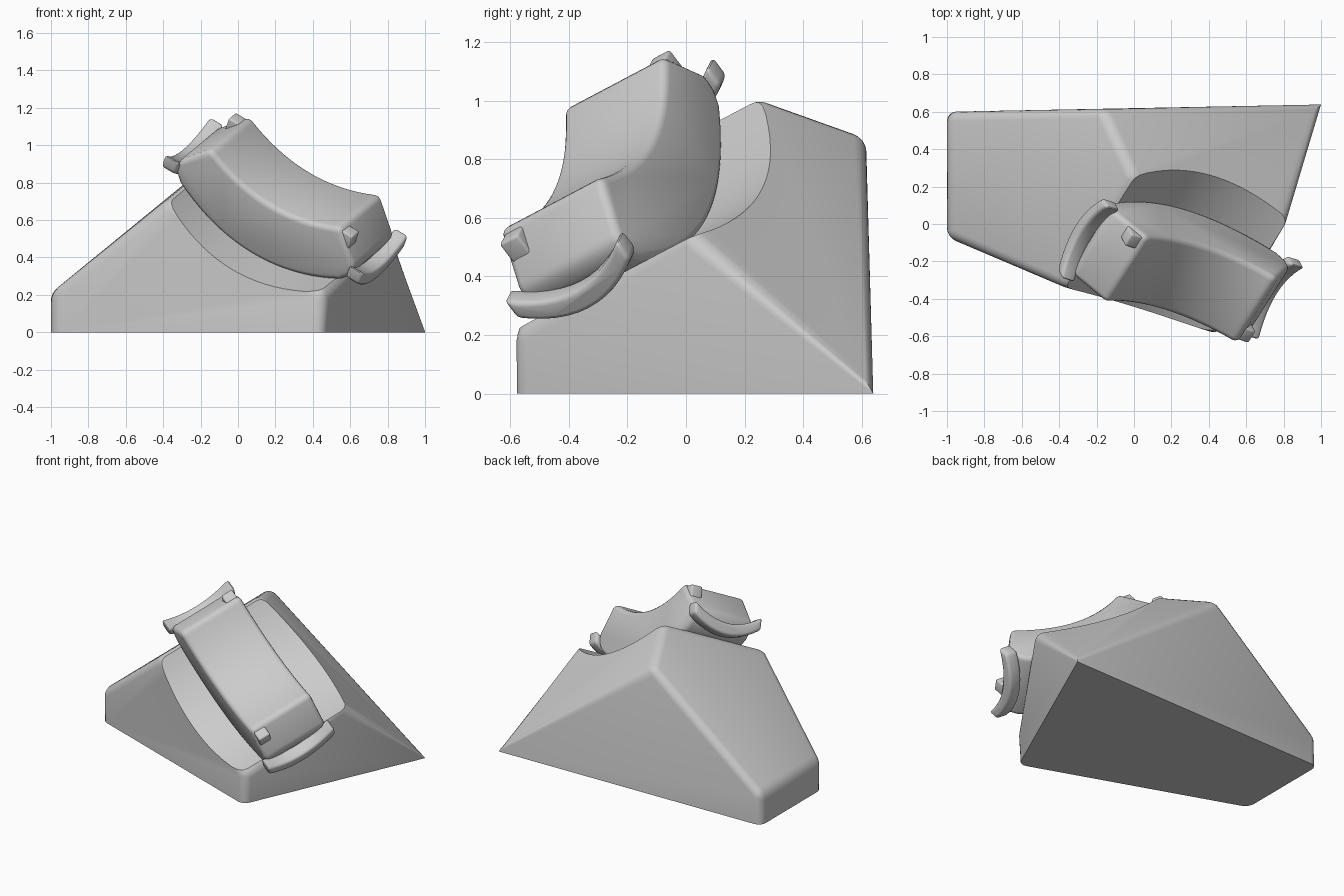
import bpy, bmesh, math
from mathutils import Matrix, Vector

old = bpy.data.objects.get("Cube")
if old:
    bpy.data.objects.remove(old, do_unlink=True)

grey = bpy.data.materials.new("plain grey")
grey.use_nodes = True
grey.diffuse_color = (0.6, 0.6, 0.6, 1)
grey.node_tree.nodes["Principled BSDF"].inputs["Base Color"].default_value = (0.6, 0.6, 0.6, 1)

# Tilted frame of the saddle: along its length, across its width, outward
along = Vector((0.828, -0.259, -0.497)).normalized()
out = along.cross(Vector((0.478, 0.775, 0.413))).normalized()
across = out.cross(along)
FRAME = Matrix((along, across, out)).transposed().to_4x4()
FRAME.translation = (0.2175, -0.1725, 0.6125)


def finish(name, bm, frame=None):
    bmesh.ops.recalc_face_normals(bm, faces=bm.faces)
    if frame:
        bm.transform(frame)
    mesh = bpy.data.meshes.new(name)
    bm.to_mesh(mesh)
    bm.free()
    mesh.materials.append(grey)
    ob = bpy.data.objects.new(name, mesh)
    bpy.context.collection.objects.link(ob)
    return ob


def smooth(ob):
    bpy.ops.object.select_all(action='DESELECT')
    bpy.context.view_layer.objects.active = ob
    ob.select_set(True)
    bpy.ops.object.shade_smooth_by_angle(angle=math.radians(32))


def prism(name, outline, shift, bevel=0.0):
    """Extrude an outline, given in the saddle frame, by a vector."""
    bm = bmesh.new()
    face = bm.faces.new([bm.verts.new(p) for p in outline])
    ext = bmesh.ops.extrude_face_region(bm, geom=[face])
    moved = [v for v in ext["geom"] if isinstance(v, bmesh.types.BMVert)]
    bmesh.ops.translate(bm, vec=shift, verts=moved)
    bmesh.ops.recalc_face_normals(bm, faces=bm.faces)
    if bevel:
        sharp = [e for e in bm.edges if e.calc_face_angle(0) > math.radians(28)]
        bmesh.ops.bevel(bm, geom=sharp, offset=bevel, segments=3, profile=0.5,
                        affect='EDGES', clamp_overlap=True)
    return finish(name, bm, FRAME)


def span(half, n=20):
    return [half * (2 * i / n - 1) for i in range(n + 1)]


# Wedge base: hull of its corners with rounded upper edges
corners = [(-1, 0.6, 0), (-1, -0.07, 0), (0.45, -0.59, 0), (1.01, 0.64, 0),
           (-1, 0.6, 0.21), (-1, -0.07, 0.21),
           (-0.17, 0.615, 0.89), (0.0, 0.25, 1.02),
           (0.82, 0.0, 0.56), (0.46, -0.59, 0.21), (-0.38, -0.34, 0.71)]
bm = bmesh.new()
for p in corners:
    bm.verts.new(p)
bmesh.ops.convex_hull(bm, input=bm.verts)
bmesh.ops.dissolve_limit(bm, angle_limit=math.radians(12), verts=bm.verts, edges=bm.edges)
upper = [e for e in bm.edges if max(v.co.z for v in e.verts) > 0.01]
bmesh.ops.bevel(bm, geom=upper, offset=0.05, segments=4, profile=0.5,
                affect='EDGES', clamp_overlap=True)
base = finish("wedge_base", bm)

# Curved channel cut across the base
channel = [(c, -1.3, 0.13 * ((c / 0.49) ** 2 - 1)) for c in span(0.7, 28)]
channel += [(0.7, -1.3, 1), (-0.7, -1.3, 1)]
cutter = prism("channel_cutter", channel, (0, 2.6, 0))
cutter.hide_render = True
mod = base.modifiers.new("channel", 'BOOLEAN')
mod.operation = 'DIFFERENCE'
mod.solver = 'EXACT'
mod.object = cutter
bpy.context.view_layer.objects.active = base
bpy.ops.object.modifier_apply(modifier=mod.name)
bpy.data.objects.remove(cutter, do_unlink=True)
smooth(base)

# Saddle block: concave top, sloping ends, underside resting in the channel
W = 0.225
profile = [(c, 0.21 + 0.11 * (c / 0.42) ** 2) for c in span(0.42)]
profile += [(0.57, 0.14), (0.56, 0.07)]
profile += [(-c, 0.16 * (c / 0.52) ** 2 - 0.14) for c in span(0.52)]
profile += [(-0.56, 0.07), (-0.57, 0.14)]
smooth(prism("saddle_block", [(c, -W, n) for c, n in profile], (0, 2 * W, 0), 0.03))

# Bowed end plate on each end, with a small clasp above it
for side, name in ((1, "left"), (-1, "right")):
    mid = [(r, 0.03 + 0.09 * (r / 0.25) ** 2) for r in span(0.25, 12)]
    outline = [(side * 0.55, r, n - 0.04) for r, n in mid]
    outline += [(side * 0.55, r, n + 0.04) for r, n in reversed(mid)]
    smooth(prism(name + "_end_plate", outline, (side * 0.09, 0, 0), 0.018))
    c, r = side * 0.46, -side * 0.17
    clasp = [(c - 0.04, r - 0.04, 0.2), (c + 0.04, r - 0.04, 0.2),
             (c + 0.04, r + 0.04, 0.2), (c - 0.04, r + 0.04, 0.2)]
    smooth(prism(name + "_clasp", clasp, (0, 0, 0.1), 0.01))
